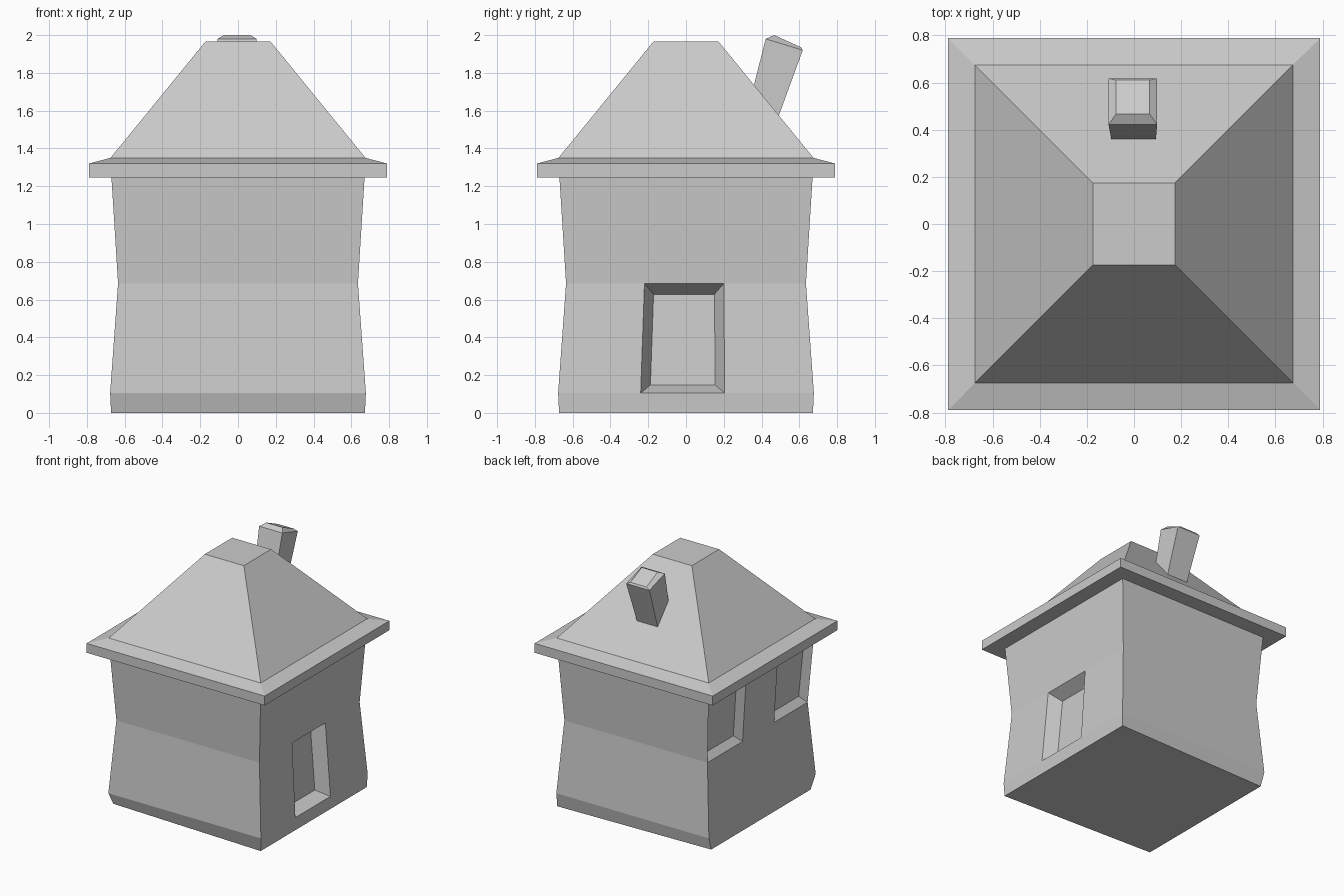
import bpy, bmesh

if "Cube" in bpy.data.objects:
    bpy.data.objects.remove(bpy.data.objects["Cube"])


def loft(name, rings, cap_start=True, cap_end=True, recesses=()):
    """Skin matching rings of points; recesses = (row, column, depth)."""
    bm = bmesh.new()
    vs = [[bm.verts.new(p) for p in ring] for ring in rings]
    n = len(vs[0])
    grid = {}
    for r in range(len(vs) - 1):
        for c in range(n):
            d = (c + 1) % n
            grid[r, c] = bm.faces.new((vs[r][c], vs[r][d], vs[r + 1][d], vs[r + 1][c]))
    if cap_start:
        bm.faces.new(vs[0][::-1])
    if cap_end:
        bm.faces.new(vs[-1])
    bm.normal_update()
    for r, c, depth in recesses:
        bmesh.ops.inset_individual(bm, faces=[grid[r, c]], thickness=0.05,
                                   depth=-depth, use_even_offset=True)
    mesh = bpy.data.meshes.new(name)
    bm.to_mesh(mesh)
    bm.free()
    obj = bpy.data.objects.new(name, mesh)
    bpy.context.collection.objects.link(obj)
    return obj


def square(h, z):
    return [(-h, -h, z), (h, -h, z), (h, h, z), (-h, h, z)]


def wall_ring(h, z, door, left_back, left_front):
    """Square ring split into three columns on the right and left sides."""
    return [(-h, left_front, z), (h, -h, z), (h, door[0], z), (h, door[1], z),
            (h, h, z), (-h, left_back, z), (-h, 0.19, z), (-h, -0.21, z)]


# Pinched walls with a recessed door (right) and two windows (left)
loft("walls", [
    wall_ring(0.672, 0.0, (-0.24, 0.205), 0.64, -0.62),
    wall_ring(0.677, 0.105, (-0.24, 0.205), 0.677, -0.677),
    wall_ring(0.635, 0.685, (-0.22, 0.20), 0.635, -0.635),
    wall_ring(0.67, 1.245, (-0.22, 0.20), 0.67, -0.67),
], cap_end=False, recesses=[(1, 2, 0.1), (2, 5, 0.05), (2, 7, 0.05)])

# Roof with flared eaves and a flat top
loft("roof", [square(h, z) for h, z in
              [(0.79, 1.245), (0.79, 1.32), (0.675, 1.35), (0.173, 1.965)]])


# Leaning chimney: each ring is half widths and (y, z) of front and back edges
def chimney_ring(x0, x1, front, back):
    return [(x0, *front), (x1, *front), (x1, *back), (x0, *back)]


loft("chimney", [
    chimney_ring(-0.09, 0.09, (0.325, 1.60), (0.47, 1.515)),
    chimney_ring(-0.108, 0.098, (0.422, 1.98), (0.618, 1.92)),
    chimney_ring(-0.076, 0.066, (0.467, 2.0), (0.61, 1.935)),
])
